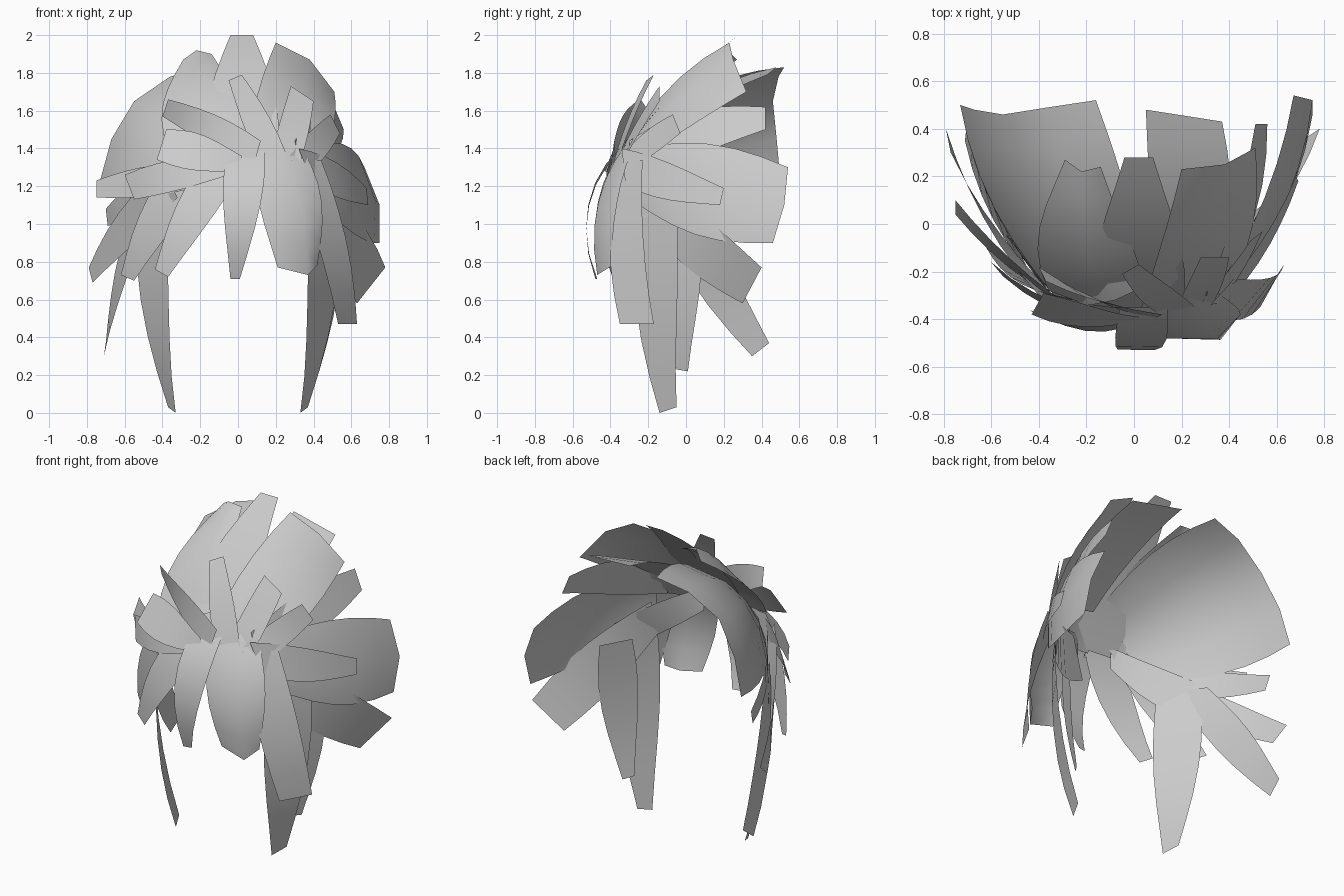
import bpy
import bmesh
from math import pi, sin
from mathutils import Vector

cube = bpy.data.objects.get("Cube")
if cube:
    bpy.data.objects.remove(cube, do_unlink=True)

# One plain grey for all the hair
grey = bpy.data.materials.new("hair_grey")
grey.use_nodes = True
colour = (0.6, 0.6, 0.6, 1.0)
grey.diffuse_color = colour
grey.node_tree.nodes["Principled BSDF"].inputs["Base Color"].default_value = colour

HEAD = Vector((0, 0.25, 1.2))   # middle of the head that the locks wrap around
ROWS = 6


def wrap(start, end, t, curl):
    """Point between start and end, bent outward around the head."""
    a, b = Vector(start) - HEAD, Vector(end) - HEAD
    straight = a.lerp(b, t)
    radius = a.length + (b.length - a.length) * t
    bent = a.normalized().slerp(b.normalized(), t) * radius
    return HEAD + straight.lerp(bent, curl)


def lock(name, roots, tips, curl=0.35, swell=0.3):
    """Flat ribbon of hair from a row of root points to a row of tip points, wider midway."""
    bm = bmesh.new()
    grid = []
    for i in range(ROWS + 1):
        t = i / ROWS
        row = [wrap(r, e, t, curl) for r, e in zip(roots, tips)]
        middle = sum(row, Vector()) / len(row)
        widen = 1 + swell * sin(pi * t)
        grid.append([bm.verts.new(middle + (p - middle) * widen) for p in row])
    for low, high in zip(grid, grid[1:]):
        for j in range(len(roots) - 1):
            face = bm.faces.new((low[j], low[j + 1], high[j + 1], high[j]))
            face.smooth = True
    # Turn the ribbon so that it faces away from the head
    bm.normal_update()
    if sum(f.normal.dot(f.calc_center_median() - HEAD) for f in bm.faces) < 0:
        bmesh.ops.reverse_faces(bm, faces=bm.faces[:])
    mesh = bpy.data.meshes.new(name)
    bm.to_mesh(mesh)
    bm.free()
    mesh.materials.append(grey)
    obj = bpy.data.objects.new(name, mesh)
    bpy.context.collection.objects.link(obj)
    return obj


# Fringe hanging over the front
lock("fringe_wide", [(.08, -.34, 1.4), (.22, -.32, 1.42), (.34, -.28, 1.4)],
     [(.21, -.46, .77), (.37, -.47, .73), (.42, -.39, .78)], curl=.8)
lock("fringe_middle", [(-.06, -.35, 1.38), (.14, -.35, 1.4)],
     [(-.04, -.48, .71), (.01, -.47, .71)], curl=1.25, swell=.2)
lock("fringe_right", [(-.16, -.34, 1.36), (.06, -.37, 1.36)],
     [(-.44, -.36, .76), (-.37, -.39, .72)], curl=.6)
lock("fringe_outer_right", [(-.34, -.3, 1.34), (-.1, -.34, 1.34)],
     [(-.62, -.1, .73), (-.55, -.16, .7)], curl=.4)

# Long sideburns, one on each side, with the temple hair they hang from
for side, word in ((1, "left"), (-1, "right")):
    lock("sideburn_" + word, [(side * .38, -.25, 1.14), (side * .53, -.05, 1.14)],
         [(side * .33, -.14, 0), (side * .37, -.05, .03)], curl=.25, swell=.35)
    lock("temple_" + word, [(side * .12, -.35, 1.22), (side * .12, -.35, 1.36)],
         [(side * .4, -.24, 1.02), (side * .53, -.05, 1.14)], swell=.1)
lock("inner_sideburn_left", [(.44, -.1, 1.05), (.54, .08, 1.05)],
     [(.39, -.05, .23), (.43, .01, .22)], curl=.2, swell=.5)

# Locks sweeping back along the left side
lock("left_front_lock", [(.28, -.36, 1.34), (.44, -.23, 1.34)],
     [(.53, -.35, .47), (.63, -.17, .47)], swell=.1)
lock("left_lower_lock", [(.36, -.26, 1.06), (.38, -.2, 1.26)],
     [(.63, .3, .58), (.78, .4, .77)], curl=.22)
lock("left_side_panel", [(.4, -.28, 1.12), (.4, -.28, 1.26), (.34, -.28, 1.4)],
     [(.75, .46, .9), (.75, .52, 1.1), (.67, .54, 1.3)], curl=.4)
lock("left_short_lock", [(.32, -.34, 1.4), (.4, -.32, 1.2)],
     [(.68, .2, 1.19), (.69, .18, 1.1)], curl=.4)
lock("left_upper_lock", [(.34, -.3, 1.28), (.3, -.3, 1.44)],
     [(.56, .42, 1.5), (.51, .42, 1.62)], curl=.38, swell=.6)

# Locks sweeping back along the right side
lock("right_lower_lock", [(-.4, -.3, 1.3), (-.32, -.32, 1.14)],
     [(-.79, .4, .77), (-.77, .3, .69)], curl=.25)
lock("right_side_lock", [(-.36, -.28, 1.28), (-.38, -.26, 1.12)],
     [(-.7, .36, 1.08), (-.69, .33, .99)])
lock("right_short_lock", [(-.26, -.35, 1.32), (-.28, -.35, 1.18)],
     [(-.75, .1, 1.23), (-.75, .04, 1.14)])
lock("right_trailing_lock", [(-.45, -.18, 1.12), (-.54, 0, 1.1)],
     [(-.71, .35, .3), (-.7, .44, .37)], curl=.2, swell=.5)

# Broad panels over the top and back
lock("right_back_panel",
     [(.05, -.26, 1.5), (-.08, -.32, 1.44), (-.18, -.34, 1.36), (-.26, -.34, 1.28), (-.32, -.32, 1.18)],
     [(-.16, .52, 1.83), (-.36, .49, 1.78), (-.55, .46, 1.65), (-.67, .48, 1.45), (-.73, .5, 1.23)],
     curl=.28, swell=.1)
lock("right_crown_panel", [(-.36, -.28, 1.36), (-.14, -.36, 1.31), (.06, -.37, 1.3)],
     [(-.29, .27, 1.87), (-.22, .22, 1.92), (-.14, .24, 1.9)], curl=.4)
lock("middle_crown_lock", [(-.16, -.36, 1.3), (.2, -.38, 1.29)],
     [(-.04, .28, 2), (.08, .28, 2)], curl=.28)
lock("left_crown_panel", [(.02, -.38, 1.28), (.2, -.38, 1.27), (.38, -.3, 1.28)],
     [(.2, .23, 1.96), (.38, .25, 1.87), (.51, .32, 1.7)], curl=.4, swell=.12)
lock("left_back_panel", [(.1, -.24, 1.46), (.36, -.24, 1.4)],
     [(.05, .48, 1.83), (.37, .43, 1.79)], swell=.1)

# Short tufts standing out around the parting
lock("tuft_middle", [(.13, -.39, 1.3), (.28, -.37, 1.3)],
     [(-.05, -.21, 1.76), (.02, -.17, 1.79)], curl=.25)
lock("tuft_left", [(.16, -.38, 1.3), (.32, -.35, 1.3)],
     [(.28, -.14, 1.73), (.4, -.14, 1.65)], curl=.25, swell=.1)
lock("tuft_outer_left", [(.26, -.36, 1.34), (.34, -.35, 1.25)],
     [(.49, -.07, 1.58), (.54, -.03, 1.48)], curl=.3)
lock("tuft_upper_right", [(.12, -.38, 1.44), (.08, -.4, 1.3)],
     [(-.37, -.24, 1.66), (-.4, -.18, 1.57)], curl=.4)
lock("tuft_right", [(.02, -.39, 1.36), (.02, -.41, 1.28)],
     [(-.38, -.29, 1.5), (-.43, -.38, 1.34)], curl=.6, swell=.5)
lock("tuft_lower_right", [(0, -.39, 1.36), (.02, -.42, 1.28)],
     [(-.6, -.16, 1.26), (-.55, -.22, 1.13)], curl=.8)
